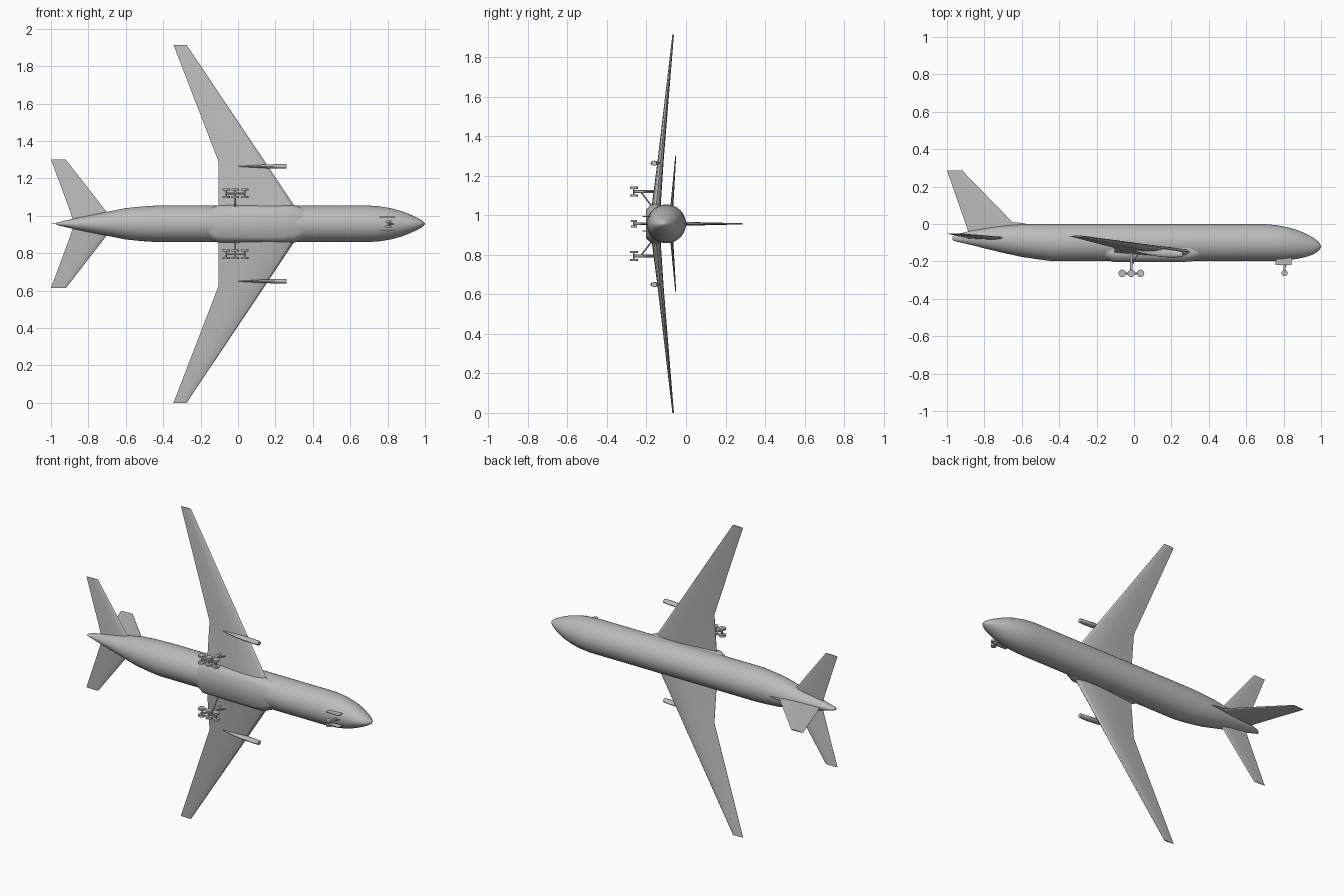
import bpy, bmesh, math
from mathutils import Vector

cube = bpy.data.objects.get("Cube")
if cube:
    bpy.data.objects.remove(cube, do_unlink=True)

C = 0.957  # height of the aircraft's centre line (it rests on a wing tip)

grey = bpy.data.materials.new("light_grey")
grey.use_nodes = True
colour = (0.5, 0.5, 0.5, 1)
grey.diffuse_color = colour
grey.node_tree.nodes["Principled BSDF"].inputs["Base Color"].default_value = colour


def finish(name, bm, angle=35):
    bmesh.ops.recalc_face_normals(bm, faces=bm.faces)
    mesh = bpy.data.meshes.new(name)
    bm.to_mesh(mesh)
    bm.free()
    obj = bpy.data.objects.new(name, mesh)
    bpy.context.collection.objects.link(obj)
    mesh.materials.append(grey)
    bpy.ops.object.select_all(action='DESELECT')
    obj.select_set(True)
    bpy.context.view_layer.objects.active = obj
    bpy.ops.object.shade_smooth_by_angle(angle=math.radians(angle))
    return obj


def loft(name, rings, angle=35):
    """Skin a row of equal-length rings and cap both ends."""
    bm = bmesh.new()
    rows = [[bm.verts.new(p) for p in ring] for ring in rings]
    n = len(rows[0])
    for a, b in zip(rows, rows[1:]):
        for i in range(n):
            j = (i + 1) % n
            bm.faces.new((a[i], a[j], b[j], b[i]))
    bm.faces.new(rows[0])
    bm.faces.new(rows[-1])
    return finish(name, bm, angle)


def rod(name, start, end, radius, sides=12):
    """Cylinder between two points."""
    start, end = Vector(start), Vector(end)
    q = (end - start).to_track_quat('Z', 'Y')
    ring = [q @ Vector((radius * math.cos(t), radius * math.sin(t), 0))
            for t in (2 * math.pi * i / sides for i in range(sides))]
    return loft(name, [[p + v for v in ring] for p in (start, end)])


def box(name, lo, hi):
    rings = [[(x, lo[1], lo[2]), (x, hi[1], lo[2]), (x, hi[1], hi[2]), (x, lo[1], hi[2])]
             for x in (lo[0], hi[0])]
    return loft(name, rings)


# Aerofoil outline: fraction of chord, fraction of half thickness
FOIL = [(0, 0), (.04, .55), (.15, .9), (.35, 1), (.65, .6), (1, .06),
        (1, -.06), (.65, -.6), (.35, -1), (.15, -.9), (.04, -.55)]


def surface(name, stations, side=1, vertical=False):
    """Stations: span, leading x, trailing x, offset, thickness."""
    rings = []
    for span, le, te, off, thick in stations:
        ring = []
        for f, h in FOIL:
            x, t = le + (te - le) * f, off + h * thick / 2
            ring.append((x, span, C + t) if vertical else (x, t, C + side * span))
        rings.append(ring)
    return loft(name, rings, 25)


# Fuselage: x, top, bottom, half width
body = [(-.97, -.068, -.086, .006), (-.95, -.055, -.094, .011), (-.87, -.036, -.112, .030),
        (-.8, -.024, -.130, .044), (-.71, -.010, -.152, .062), (-.605, -.002, -.175, .083),
        (-.52, 0, -.188, .092), (-.43, 0, -.199, .098), (.69, 0, -.199, .098),
        (.76, -.006, -.198, .093), (.82, -.017, -.194, .083), (.875, -.033, -.186, .068),
        (.92, -.052, -.176, .050), (.955, -.071, -.164, .034), (.98, -.089, -.149, .021),
        (.994, -.104, -.135, .010), (.999, -.116, -.124, .003)]
N = 40
loft("fuselage", [[(x, (top + bot) / 2 + (top - bot) / 2 * math.sin(2 * math.pi * i / N),
                    C + hw * math.cos(2 * math.pi * i / N)) for i in range(N)]
                  for x, top, bot, hw in body])

# Belly fairing: x, bottom, lower half width, upper half width
belly = [(-.17, -.185, .03, .075), (-.11, -.203, .068, .099), (.24, -.203, .072, .101),
         (.30, -.201, .062, .101), (.37, -.186, .03, .075)]
loft("belly_fairing", [[(x, b, C - lo), (x, b, C + lo), (x, b + .022, C + up - .008),
                        (x, b + .045, C + up), (x, -.12, C + up * .9), (x, -.12, C - up * .9),
                        (x, b + .045, C - up), (x, b + .022, C - up + .008)]
                       for x, b, lo, up in belly], 50)

# Tail fin with its low dorsal fillet
surface("tail_fin", [(-.045, -.60, -.885, 0, .022), (0, -.64, -.9, 0, .019),
                     (.287, -.92, -1, 0, .006)], vertical=True)
surface("dorsal_fillet", [(-.02, -.44, -.80, 0, .014), (.008, -.62, -.80, 0, .008)],
        vertical=True)

for s, label in ((1, "right"), (-1, "left")):
    # Wing and tailplane
    surface(label + "_wing", [(.03, .35, -.105, -.157, .05), (.098, .30, -.105, -.150, .045),
                              (.335, .142, -.105, -.127, .030), (.957, -.275, -.345, -.065, .008)], s)
    surface(label + "_tailplane", [(.01, -.66, -.88, -.078, .018), (.06, -.70, -.895, -.074, .016),
                                   (.343, -.92, -1, -.052, .005)], s)

    # Slim engine pod: x, top, bottom, half width
    pod = [(0, -.138, -.146, .001), (.08, -.132, -.165, .006), (.15, -.132, -.177, .010),
           (.22, -.140, -.180, .0125), (.26, -.148, -.176, .0125)]
    ze = C + s * .307
    loft(label + "_engine", [[(x, (t + b) / 2 + (t - b) / 2 * math.sin(math.pi * i / 6),
                               ze + w * math.cos(math.pi * i / 6)) for i in range(12)]
                             for x, t, b, w in pod], 40)

    # Main gear: strut, brace, beam and six wheels
    zg, xg, yg = C + s * .163, -.014, -.264
    rod(label + "_gear_strut", (xg, yg, zg), (xg, -.14, zg), .007)
    rod(label + "_gear_side_brace", (xg, -.23, zg), (xg, -.17, C + s * .085), .004, 8)
    rod(label + "_gear_drag_brace", (xg, -.225, zg), (xg + .04, -.15, zg), .003, 8)
    rod(label + "_gear_beam", (xg - .05, yg, zg), (xg + .05, yg, zg), .005, 8)
    for k, x in enumerate((xg - .049, xg, xg + .049)):
        rod(f"{label}_gear_axle_{k + 1}", (x, yg, zg - .02), (x, yg, zg + .02), .004, 8)
        for e in (-1, 1):
            rod(f"{label}_gear_wheel_{k + 1}_{'outer' if e == s else 'inner'}",
                (x, yg, zg + e * .014), (x, yg, zg + e * .026), .020, 20)

    # Nose gear door and wheel
    box(label + "_nose_gear_door", (.757, -.22, C + s * .037 - .002), (.842, -.175, C + s * .037 + .002))
    rod(label + "_nose_wheel", (.805, -.263, C + s * .008), (.805, -.263, C + s * .019), .016, 20)

# Nose gear leg
rod("nose_gear_strut", (.805, -.263, C), (.805, -.17, C), .006)
rod("nose_gear_axle", (.805, -.263, C - .012), (.805, -.263, C + .012), .004, 8)
rod("nose_gear_brace", (.805, -.235, C), (.835, -.18, C), .003, 8)
